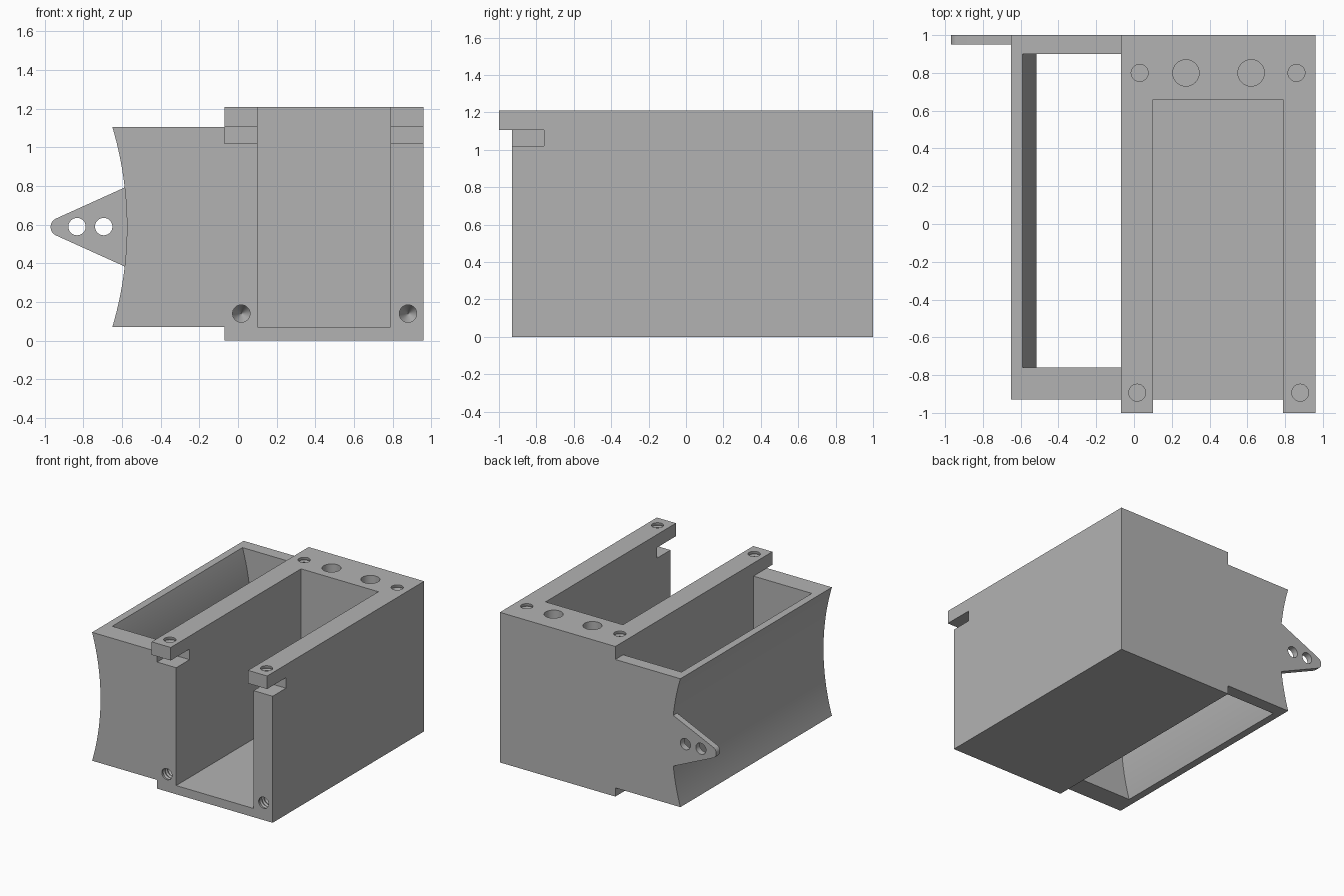
import bpy, bmesh, math
from mathutils import Matrix, Vector

if "Cube" in bpy.data.objects:
    bpy.data.objects.remove(bpy.data.objects["Cube"], do_unlink=True)

grey = bpy.data.materials.new("plain grey")
grey.use_nodes = True
colour = (0.45, 0.45, 0.45, 1)
grey.diffuse_color = colour
grey.node_tree.nodes["Principled BSDF"].inputs["Base Color"].default_value = colour


def make(name, bm):
    bmesh.ops.recalc_face_normals(bm, faces=bm.faces)
    mesh = bpy.data.meshes.new(name)
    bm.to_mesh(mesh)
    bm.free()
    mesh.materials.append(grey)
    ob = bpy.data.objects.new(name, mesh)
    bpy.context.collection.objects.link(ob)
    return ob


def prism(name, outline, y0, y1):
    """Extrude an x-z outline along y."""
    bm = bmesh.new()
    face = bm.faces.new([bm.verts.new((x, y0, z)) for x, z in outline])
    out = bmesh.ops.extrude_face_region(bm, geom=[face])["geom"]
    verts = [g for g in out if isinstance(g, bmesh.types.BMVert)]
    bmesh.ops.translate(bm, verts=verts, vec=(0, y1 - y0, 0))
    return make(name, bm)


def box(name, x0, x1, y0, y1, z0, z1):
    return prism(name, [(x0, z0), (x1, z0), (x1, z1), (x0, z1)], y0, y1)


def drill(name, start, direction, profile, sides=32):
    """Round cutter from (radius, depth) rings, pointing along direction."""
    bm = bmesh.new()
    rings = [[bm.verts.new((r * math.cos(math.tau * i / sides),
                            r * math.sin(math.tau * i / sides), d))
              for i in range(sides)] for r, d in profile]
    for a, b in zip(rings, rings[1:]):
        for i in range(sides):
            j = (i + 1) % sides
            bm.faces.new((a[i], a[j], b[j], b[i]))
    bm.faces.new(rings[0])
    bm.faces.new(rings[-1])
    turn = Vector((0, 0, 1)).rotation_difference(Vector(direction)).to_matrix().to_4x4()
    bm.transform(Matrix.Translation(start) @ turn)
    return make(name, bm)


def combine(target, tool, operation):
    mod = target.modifiers.new(operation.lower(), "BOOLEAN")
    mod.operation, mod.solver, mod.object = operation, "EXACT", tool
    bpy.context.view_layer.objects.active = target
    bpy.ops.object.modifier_apply(modifier=mod.name)
    bpy.data.objects.remove(tool, do_unlink=True)


def bow(shift, z0, z1, steps=24):
    """Shallow arc bulging towards +x at mid height."""
    radius, middle = 1.82, 0.588
    points = []
    for i in range(steps + 1):
        z = z0 + (z1 - z0) * i / steps
        points.append((shift - radius + math.sqrt(radius ** 2 - (z - middle) ** 2), z))
    return points


# Main block with overhanging top, open channel and catch slots
body = box("holder_body", -0.07, 0.96, -1, 1, 0, 1.21)
combine(body, box("front_step", -0.2, 1.1, -1.1, -0.93, -0.1, 1.105), "DIFFERENCE")
combine(body, box("channel", 0.1, 0.79, -1.2, 0.66, 0.07, 1.4), "DIFFERENCE")

# Side frame with a bowed outer wall
frame = prism("side_frame", bow(-0.575, 0.07, 1.105) + [(0.0, 1.105), (0.0, 0.07)], -0.93, 1)
opening = prism("frame_opening", bow(-0.515, -0.05, 1.2) + [(-0.07, 1.2), (-0.07, -0.05)],
                -0.76, 0.9)
combine(frame, opening, "DIFFERENCE")
combine(body, frame, "UNION")
for x0, x1 in ((-0.07, 0.15), (0.75, 1.1)):
    combine(body, box("catch_slot", x0, x1, -1.1, -0.76, 1.02, 1.105), "DIFFERENCE")

# Mounting ear with rounded tip and two holes
tip = [(-0.922 + 0.048 * math.cos(math.radians(a)), 0.588 + 0.048 * math.sin(math.radians(a)))
       for a in range(115, 246, 10)]
ear = prism("mounting_ear", [(-0.585, 0.793)] + tip + [(-0.585, 0.383), (-0.55, 0.383),
                                                      (-0.55, 0.793)], 0.95, 1)
for x in (-0.833, -0.695):
    combine(ear, drill("ear_hole", (x, 0.8, 0.59), (0, 1, 0), [(0.045, 0), (0.045, 0.4)]),
            "DIFFERENCE")
combine(body, ear, "UNION")


def screw(depth):
    """Ridged screw hole profile."""
    profile = [(0.045, -0.05), (0.045, 0.01)]
    count = int(depth / 0.03)
    for i in range(count):
        profile += [(0.052, 0.025 + 0.03 * i), (0.045, 0.04 + 0.03 * i)]
    return profile


# Screw and magnet holes
down, inward = (0, 0, -1), (0, 1, 0)
for x in (0.03, 0.86):
    combine(body, drill("back_screw", (x, 0.8, 1.21), down, screw(0.3)), "DIFFERENCE")
for x in (0.275, 0.62):
    combine(body, drill("magnet_hole", (x, 0.8, 1.21), down, [(0.07, -0.05), (0.07, 0.15)]),
            "DIFFERENCE")
for x in (0.017, 0.88):
    combine(body, drill("arm_screw", (x, -0.893, 1.21), down, screw(0.1)), "DIFFERENCE")
    pointed = screw(0.2) + [(0.002, 0.27)]
    combine(body, drill("front_screw", (x, -0.93, 0.14), inward, pointed), "DIFFERENCE")

bpy.ops.object.select_all(action="DESELECT")
body.select_set(True)
bpy.context.view_layer.objects.active = body
bpy.ops.object.shade_smooth_by_angle(angle=math.radians(25))
